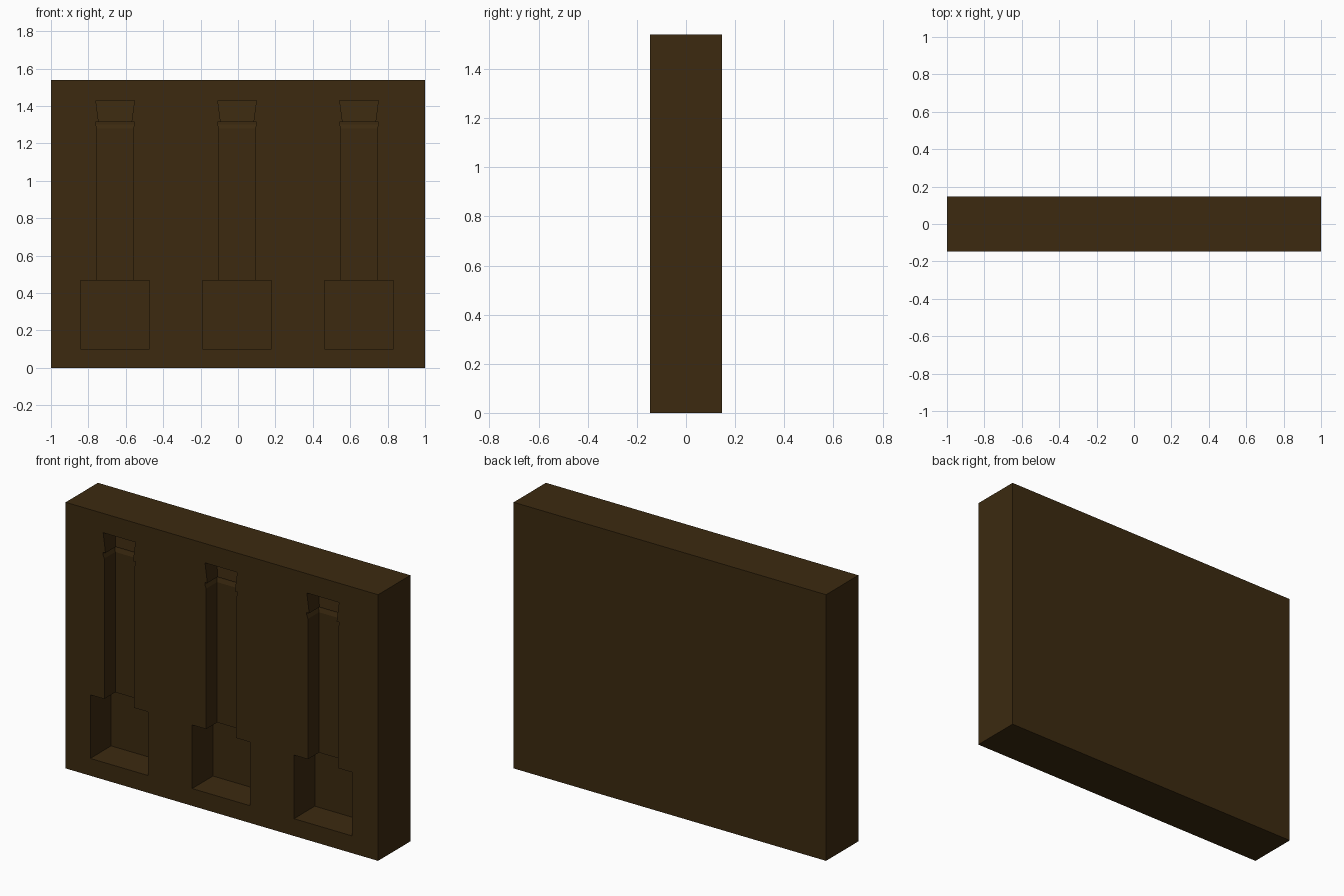
import bpy, bmesh

if "Cube" in bpy.data.objects:
    bpy.data.objects.remove(bpy.data.objects["Cube"])

W, D, H = 2.0, 0.295, 1.54
FRONT = -D / 2

# half-width and height of each square section of the pillar-shaped hollow
PROFILE = [(0.185, 0.10), (0.185, 0.468), (0.096, 0.468), (0.096, 1.28),
           (0.104, 1.302), (0.104, 1.315), (0.088, 1.315), (0.103, 1.428)]


def mesh_object(name, bm):
    bmesh.ops.recalc_face_normals(bm, faces=bm.faces)
    mesh = bpy.data.meshes.new(name)
    bm.to_mesh(mesh)
    bm.free()
    obj = bpy.data.objects.new(name, mesh)
    bpy.context.collection.objects.link(obj)
    return obj


def add_pillar(bm, cx, cy):
    rings = [[bm.verts.new((cx + sx * r, cy + sy * r, z))
              for sx, sy in ((-1, -1), (1, -1), (1, 1), (-1, 1))]
             for r, z in PROFILE]
    for a, b in zip(rings, rings[1:]):
        for i in range(4):
            j = (i + 1) % 4
            bm.faces.new((a[i], a[j], b[j], b[i]))
    bm.faces.new(rings[0][::-1])
    bm.faces.new(rings[-1])


# solid wall block
bm = bmesh.new()
bmesh.ops.create_cube(bm, size=1)
for v in bm.verts:
    v.co = (v.co.x * W, v.co.y * D, (v.co.z + 0.5) * H)
block = mesh_object("wall_block", bm)

brown = bpy.data.materials.new("dark_brown")
brown.diffuse_color = (0.045, 0.023, 0.005, 1)
brown.use_nodes = True
brown.node_tree.nodes["Principled BSDF"].inputs["Base Color"].default_value = brown.diffuse_color
block.data.materials.append(brown)

# three half-sunk pillars used as the cutter
bm = bmesh.new()
for k in (-1, 0, 1):
    add_pillar(bm, -0.005 + k * 0.652, FRONT + 0.005)
cutter = mesh_object("pillar_cutter", bm)
cutter.data.materials.append(brown)
cutter.hide_render = True

# carve the niches and discard the cutter
mod = block.modifiers.new("niches", 'BOOLEAN')
mod.operation = 'DIFFERENCE'
mod.solver = 'EXACT'
mod.object = cutter
bpy.context.view_layer.objects.active = block
block.select_set(True)
bpy.ops.object.modifier_apply(modifier=mod.name)
bpy.data.objects.remove(cutter)
